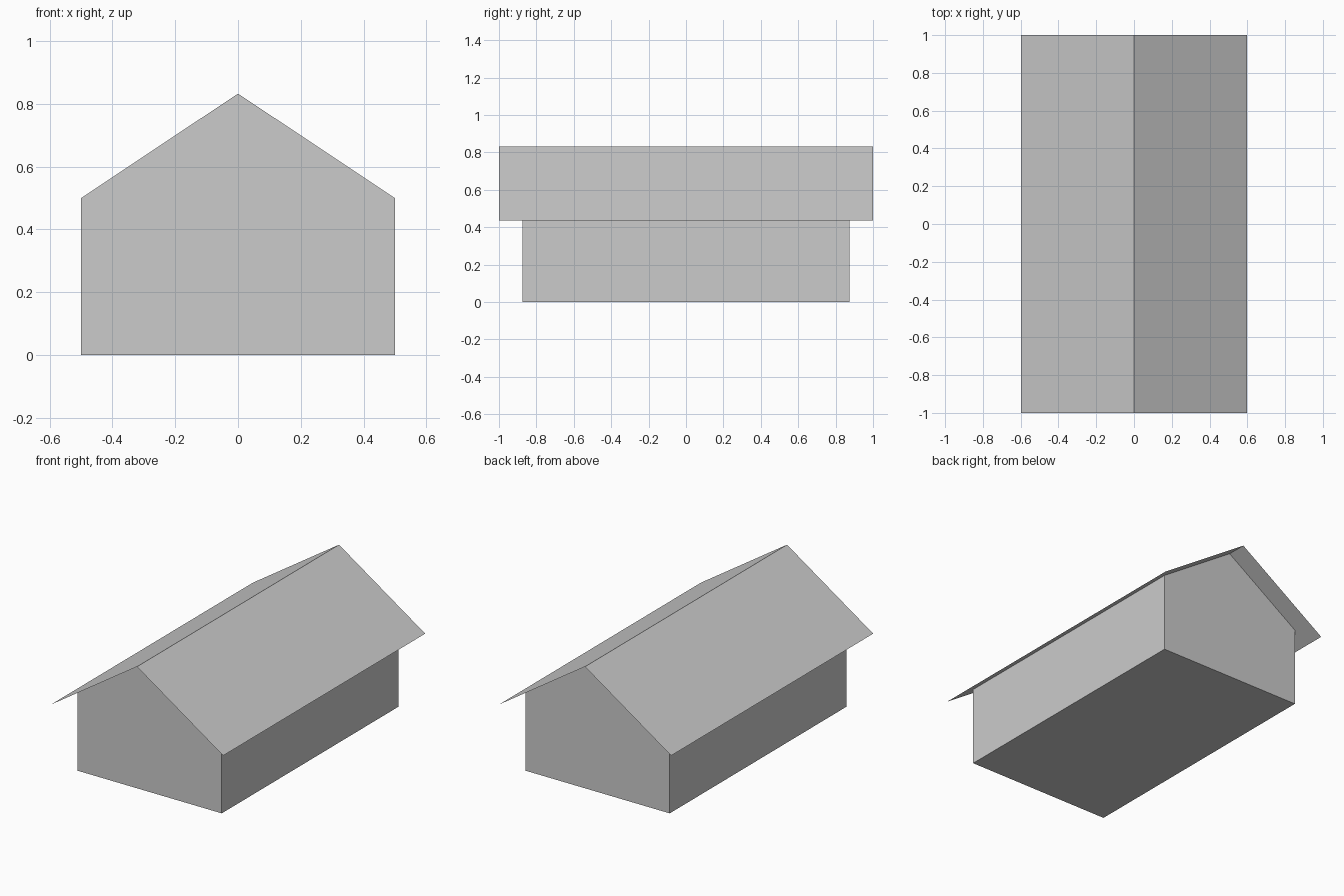
import bpy
import bmesh

cube = bpy.data.objects.get("Cube")
if cube:
    bpy.data.objects.remove(cube, do_unlink=True)

# Single plain grey
GREY = (0.6, 0.6, 0.6, 1.0)
grey = bpy.data.materials.new("plain grey")
grey.use_nodes = True
grey.diffuse_color = GREY
grey.node_tree.nodes["Principled BSDF"].inputs["Base Color"].default_value = GREY

RIDGE = 0.833
SLOPE = 0.666


def extrude_profile(name, profile, half_length, closed=False):
    """Sweep an (x, z) profile along y; closed profiles get end caps."""
    bm = bmesh.new()
    front = [bm.verts.new((x, -half_length, z)) for x, z in profile]
    back = [bm.verts.new((x, half_length, z)) for x, z in profile]
    for i in range(len(profile) - 1):
        bm.faces.new((front[i], front[i + 1], back[i + 1], back[i]))
    if closed:
        bm.faces.new(front)
        bm.faces.new(back[::-1])
        bmesh.ops.recalc_face_normals(bm, faces=bm.faces)
    mesh = bpy.data.meshes.new(name)
    bm.to_mesh(mesh)
    bm.free()
    mesh.materials.append(grey)
    obj = bpy.data.objects.new(name, mesh)
    bpy.context.collection.objects.link(obj)
    return obj


# Walls: gabled block with floor, left open beneath the roof sheet
w, eave = 0.5, RIDGE - 0.5 * SLOPE
walls = extrude_profile(
    "walls", [(-w, eave), (-w, 0), (w, 0), (w, eave), (0, RIDGE)][:4], 0.875)
bm = bmesh.new()
bm.from_mesh(walls.data)
for y in (-0.875, 0.875):
    end = {(round(v.co.x, 2), v.co.z > 0.1): v for v in bm.verts if v.co.y * y > 0}
    apex = bm.verts.new((0, y, RIDGE))
    loop = [end[(-w, False)], end[(w, False)], end[(w, True)], apex, end[(-w, True)]]
    bm.faces.new(loop if y < 0 else loop[::-1])
bmesh.ops.recalc_face_normals(bm, faces=bm.faces)
for face in bm.faces:
    if face.normal.dot(face.calc_center_median() - walls.location) < 0 and abs(face.normal.z) < 0.5:
        face.normal_flip()
bm.to_mesh(walls.data)
bm.free()

# Roof: thin folded sheet overhanging all round
r = 0.597
roof = extrude_profile(
    "roof", [(-r, RIDGE - r * SLOPE), (0, RIDGE), (r, RIDGE - r * SLOPE)], 1.0)
